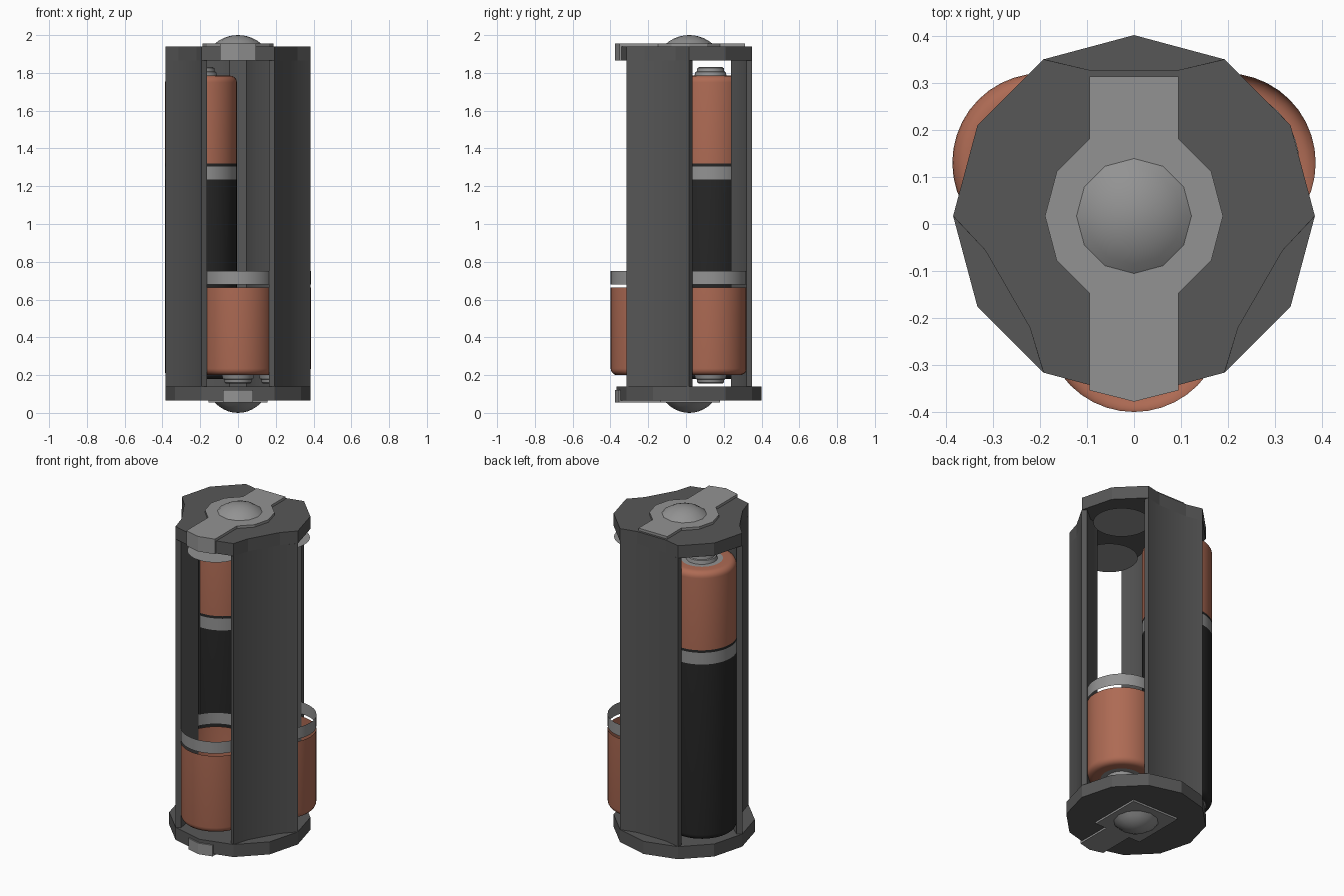
import bpy, bmesh, math
from mathutils import Matrix

if "Cube" in bpy.data.objects:
    bpy.data.objects.remove(bpy.data.objects["Cube"])

CY = 0.017      # y of the holder's axis
R = 0.384       # plate radius
CELL_R = 0.19   # battery radius
CELL_D = 0.226  # battery distance from the axis
FLIP = 1.985    # z -> FLIP - z for the upside-down batteries


def material(name, rgb):
    m = bpy.data.materials.new(name)
    m.diffuse_color = (*rgb, 1)
    m.use_nodes = True
    m.node_tree.nodes["Principled BSDF"].inputs["Base Color"].default_value = m.diffuse_color
    return m


FRAME = material("dark_grey_plastic", (0.095, 0.095, 0.095))
STEEL = material("light_grey_metal", (0.29, 0.29, 0.29))
COPPER = material("copper", (0.42, 0.145, 0.088))
BLACK = material("black_sleeve", (0.02, 0.02, 0.02))


def finish(bm, name, mat, smooth):
    bmesh.ops.recalc_face_normals(bm, faces=bm.faces)
    me = bpy.data.meshes.new(name)
    bm.to_mesh(me)
    bm.free()
    me.materials.append(mat)
    ob = bpy.data.objects.new(name, me)
    bpy.context.collection.objects.link(ob)
    if smooth:
        bpy.ops.object.select_all(action='DESELECT')
        ob.select_set(True)
        bpy.context.view_layer.objects.active = ob
        bpy.ops.object.shade_smooth_by_angle(angle=math.radians(smooth))
    return ob


def prism(name, outline, z0, z1, mat, smooth=0, turn=0):
    """Extrude an outline given relative to the axis, turned about the axis."""
    bm = bmesh.new()
    f = bm.faces.new([bm.verts.new((x, y, z0)) for x, y in outline])
    g = bmesh.ops.extrude_face_region(bm, geom=[f])
    up = [v for v in g['geom'] if isinstance(v, bmesh.types.BMVert)]
    bmesh.ops.translate(bm, verts=up, vec=(0, 0, z1 - z0))
    bm.transform(Matrix.Translation((0, CY, 0)) @ Matrix.Rotation(math.radians(turn), 4, 'Z'))
    return finish(bm, name, mat, smooth)


def lathe(name, profile, centre, mat, segs=40, smooth=40, flip=False):
    """Spin an (r, z) profile around a vertical line through centre."""
    bm = bmesh.new()
    rings = []
    for r, z in profile:
        z = FLIP - z if flip else z
        n = 1 if r == 0 else segs
        rings.append([bm.verts.new((centre[0] + r * math.cos(2 * math.pi * i / segs),
                                    centre[1] + r * math.sin(2 * math.pi * i / segs), z))
                      for i in range(n)])
    for a, b in zip(rings, rings[1:]):
        for i in range(segs):
            j = (i + 1) % segs
            if len(a) == 1:
                bm.faces.new((a[0], b[j], b[i]))
            elif len(b) == 1:
                bm.faces.new((a[i], a[j], b[0]))
            else:
                bm.faces.new((a[i], a[j], b[j], b[i]))
    return finish(bm, name, mat, smooth)


def polar(r, deg):
    return (r * math.cos(math.radians(deg)), r * math.sin(math.radians(deg)))


def mirrored(half):
    """Close a right-hand half outline with its mirror image."""
    return half + [(-x, y) for x, y in reversed(half) if abs(x) > 1e-6]


def rounded(z, s, rad=0.035):
    """Quarter-round rim at height z; s = 1 for a top, -1 for a bottom."""
    return [(CELL_R - rad + rad * math.cos(t), z - s * rad + s * rad * math.sin(t))
            for t in [math.radians(18 * k) for k in range(6)]]


# End plates: plain twelve-sided bottom, top dished over each pillar
prism("bottom_plate", [polar(R, 30 * k) for k in range(12)], 0.065, 0.14, FRAME)
top = []
for k in range(12):
    if k % 4 == 3:
        mid = 30 * k
        top.append(polar(R, mid))          # vertex in front of a battery
    else:
        top.append(polar(R, 30 * k))
dished = []
for k, p in enumerate(top):
    if k in (3, 7, 11):                    # directions 90, 210, 330
        for s in (-1, 1):
            dished.append(polar(math.hypot(0.095, 0.31),
                                30 * k + s * math.degrees(math.atan2(0.095, 0.31))))
    else:
        dished.append(p)
prism("top_plate", dished, 1.865, 1.94, FRAME)

# Three pillars with cradle-shaped sides
pillar = mirrored([(0.045, 0.221), (0.101, 0.268), (0.195, 0.303), (0.192, 0.333), (0.095, 0.31)])
for n, name in enumerate(("back", "front_left", "front_right")):
    prism(name + "_pillar", pillar, 0.14, 1.865, FRAME, smooth=35, turn=120 * n)

# Top contact strap with folded front tab
prism("top_strap", mirrored([(0.095, 0.296), (0.095, 0.163), (0.164, 0.094), (0.189, 0),
                             (0.164, -0.095), (0.095, -0.164), (0.095, -0.37), (0, -0.394)]),
      1.94, 1.955, STEEL)
prism("top_strap_tab", mirrored([(0.095, -0.357), (0.095, -0.37), (0, -0.394), ][:2] + [(0, -0.394)])
      + [(0, -0.383)], 1.865, 1.94, STEEL)

# Bottom contact strap with folded front tab
prism("bottom_strap", mirrored([(0.155, 0.163), (0.155, -0.155), (0.08, -0.155),
                                (0.08, -0.372), (0, -0.393)]), 0.054, 0.065, STEEL)
prism("bottom_strap_tab", mirrored([(0.08, -0.361), (0.08, -0.372), (0, -0.393)])
      + [(0, -0.382)], 0.065, 0.12, STEEL)

# Contact domes
cap = [(math.cos(math.radians(a)), math.sin(math.radians(a))) for a in (0, 18, 36, 54, 72)] + [(0, 1)]
arc = 0.19      # sphere radius of each dome
steps = [0.128 * (1 - k / 5) for k in range(5)] + [0]
rise = [math.sqrt(arc ** 2 - r * r) - arc for r in steps]
lathe("top_dome", [(r, 2.0 + h) for r, h in zip(steps, rise)], (0, CY), STEEL, 12, 60)
lathe("bottom_dome", [(r, -h * 1.2) for r, h in zip(steps, rise)], (0, CY), STEEL, 12, 60)

# Batteries: one upright with full sleeve, two upside down with open middles
for name, angle, flip in (("back_left", 150, False), ("front", 270, True), ("back_right", 30, True)):
    px, py = polar(CELL_D, angle)
    c = (px, py + CY)
    lathe(name + "_battery_cap", [(CELL_R, 1.32)] + rounded(1.785, 1) + [(0.115, 1.785)],
          c, COPPER, flip=flip)
    lathe(name + "_battery_terminal", [(0.115, 1.785), (0.085, 1.785), (0.08, 1.805), (0.073, 1.808),
                                       (0.07, 1.825), (0.062, 1.83), (0, 1.83)], c, STEEL, flip=flip)
    lathe(name + "_battery_band", [(CELL_R, 1.235), (CELL_R, 1.305)], c, STEEL, flip=flip)
    lathe(name + "_battery_base", [(0.155, 0.178), (0, 0.178)], c, STEEL, flip=flip)
    if not flip:
        lathe(name + "_battery_sleeve", [(0.12, 0.18)] + rounded(0.18, -1)[::-1] + [(CELL_R, 1.235)],
              c, BLACK)
        lathe(name + "_battery_sleeve_line", [(CELL_R, 1.305), (CELL_R, 1.32)], c, BLACK)
